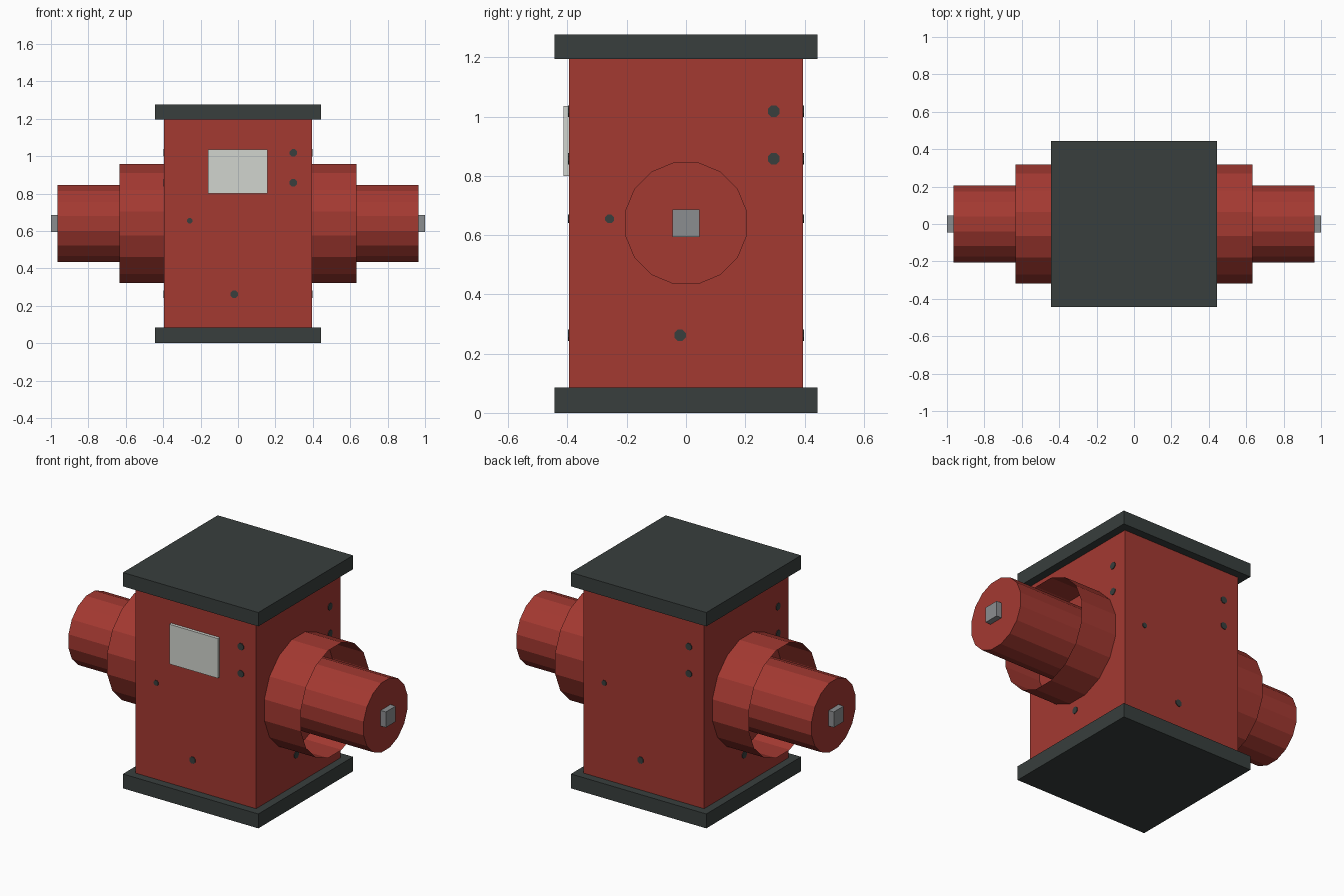
import bpy
import math
from mathutils import Matrix, Vector

cube = bpy.data.objects.get("Cube")
if cube:
    bpy.data.objects.remove(cube, do_unlink=True)


def material(name, rgb):
    m = bpy.data.materials.new(name)
    m.use_nodes = True
    m.diffuse_color = (*rgb, 1)
    m.node_tree.nodes["Principled BSDF"].inputs["Base Color"].default_value = (*rgb, 1)
    return m


RED = material("red paint", (0.37, 0.041, 0.031))
DARK = material("dark grey", (0.04, 0.049, 0.047))
PALE = material("pale grey", (0.64, 0.66, 0.62))
STEEL = material("steel grey", (0.26, 0.27, 0.28))

AXIS_Z = 0.64          # height of the side shafts
HALF = 0.395           # half width of the body
SIDES = 16


def finish(name, mat):
    ob = bpy.context.object
    ob.name = name
    ob.data.materials.append(mat)
    return ob


def box(name, low, high, mat):
    low, high = Vector(low), Vector(high)
    bpy.ops.mesh.primitive_cube_add(size=1)
    ob = finish(name, mat)
    ob.data.transform(Matrix.Translation((low + high) / 2) @ Matrix.Diagonal((*(high - low), 1)))
    return ob


def tube(name, x0, x1, radius, mat, fill="NGON"):
    """Flat-sided cylinder along x, with a flat facet on top."""
    bpy.ops.mesh.primitive_cylinder_add(vertices=SIDES, radius=radius,
                                        depth=abs(x1 - x0), end_fill_type=fill)
    ob = finish(name, mat)
    ob.data.transform(Matrix.Translation(((x0 + x1) / 2, 0, AXIS_Z))
                      @ Matrix.Rotation(math.pi / 2, 4, "Y")
                      @ Matrix.Rotation(math.pi / SIDES, 4, "Z"))
    return ob


def rivet(name, u, z, radius, turn):
    """Flat rivet on the front face, turned about z to another face."""
    bpy.ops.mesh.primitive_cylinder_add(vertices=8, radius=radius, depth=0.008)
    ob = finish(name, DARK)
    ob.data.transform(Matrix.Rotation(turn, 4, "Z")
                      @ Matrix.Translation((u, -HALF, z))
                      @ Matrix.Rotation(math.pi / 2, 4, "X")
                      @ Matrix.Rotation(math.pi / 8, 4, "Z"))


# Body and its two end plates
box("body", (-HALF, -HALF, 0.08), (HALF, HALF, 1.2), RED)
box("base_plate", (-0.443, -0.443, 0), (0.443, 0.443, 0.085), DARK)
box("top_plate", (-0.443, -0.443, 1.195), (0.443, 0.443, 1.277), DARK)

# Front sign
box("front_panel", (-0.16, -0.413, 0.8), (0.157, -HALF + 0.002, 1.035), PALE)

# Side outlets: open collar, closed barrel and square spindle
for side, s in (("left", 1), ("right", -1)):
    tube(side + "_collar", s * (HALF - 0.005), s * 0.634, 0.324, RED, fill="NOTHING")
    tube(side + "_barrel", s * (HALF - 0.005), s * 0.966, 0.2095, RED)
    xs = sorted((s * 0.95, s))
    box(side + "_spindle", (xs[0], -0.046, AXIS_Z - 0.046),
        (xs[1], 0.046, AXIS_Z + 0.046), STEEL)

# The same rivets on all four faces
for i, face in enumerate(("front", "left", "back", "right")):
    turn = i * math.pi / 2
    rivet(face + "_upper_rivet", 0.296, 1.018, 0.021, turn)
    rivet(face + "_middle_rivet", 0.296, 0.858, 0.021, turn)
    rivet(face + "_lower_rivet", -0.02, 0.262, 0.021, turn)
    rivet(face + "_small_rivet", -0.258, 0.655, 0.016, turn)
